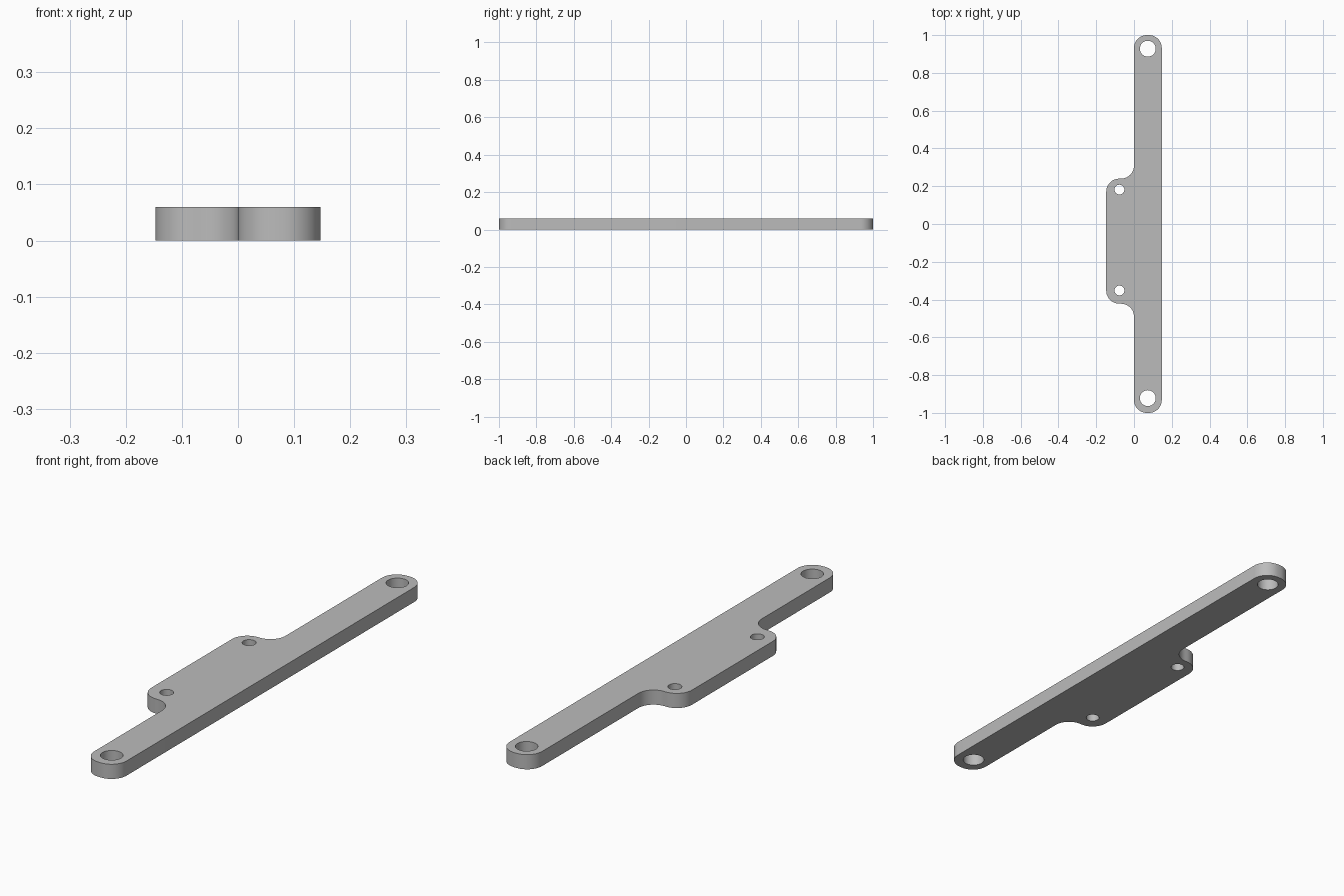
import bpy
import bmesh
from math import cos, sin, pi
from mathutils import Vector

cube = bpy.data.objects.get("Cube")
if cube:
    bpy.data.objects.remove(cube, do_unlink=True)

THICK = 0.06
HALF_W = 0.147

# Single grey finish
grey = bpy.data.materials.new("plain grey")
grey.use_nodes = True
colour = (0.5, 0.5, 0.5, 1)
grey.diffuse_color = colour
grey.node_tree.nodes["Principled BSDF"].inputs["Base Color"].default_value = colour


def rounded(corners, steps=12):
    """Round every (x, y, radius) right-angle corner of an outline."""
    points = []
    for i, (x, y, r) in enumerate(corners):
        here = Vector((x, y))
        back = (Vector(corners[i - 1][:2]) - here).normalized()
        ahead = (Vector(corners[(i + 1) % len(corners)][:2]) - here).normalized()
        centre = here + (back + ahead) * r
        for s in range(steps + 1):
            a = s / steps * pi / 2
            points.append(centre - ahead * r * cos(a) - back * r * sin(a))
    return points


def prism(name, points, bottom, top):
    """Extrude a flat outline upward into a solid."""
    bm = bmesh.new()
    face = bm.faces.new([bm.verts.new((p[0], p[1], bottom)) for p in points])
    grown = bmesh.ops.extrude_face_region(bm, geom=[face])
    verts = [g for g in grown["geom"] if isinstance(g, bmesh.types.BMVert)]
    bmesh.ops.translate(bm, verts=verts, vec=(0, 0, top - bottom))
    bmesh.ops.recalc_face_normals(bm, faces=bm.faces)
    mesh = bpy.data.meshes.new(name)
    bm.to_mesh(mesh)
    bm.free()
    mesh.materials.append(grey)
    obj = bpy.data.objects.new(name, mesh)
    bpy.context.collection.objects.link(obj)
    return obj


# Long bar with a side tab, blended by inner fillets
END_R, TAB_R = 0.068, 0.069
plate = prism("mounting_plate", rounded([
    (0, -1, END_R), (HALF_W, -1, END_R), (HALF_W, 1, END_R), (0, 1, END_R),
    (0, 0.24, TAB_R), (-HALF_W, 0.24, TAB_R),
    (-HALF_W, -0.422, TAB_R), (0, -0.422, TAB_R),
]), 0, THICK)

bpy.context.view_layer.objects.active = plate
plate.select_set(True)

# Large end holes and small tab holes
holes = [(0.073, 0.928, 0.042), (0.073, -0.922, 0.042),
         (-0.077, 0.182, 0.026), (-0.077, -0.352, 0.026)]
for x, y, r in holes:
    ring = [(x + r * cos(2 * pi * i / 48), y + r * sin(2 * pi * i / 48))
            for i in range(48)]
    cutter = prism("hole_cutter", ring, -THICK, 2 * THICK)
    cutter.hide_render = True
    cut = plate.modifiers.new("hole", "BOOLEAN")
    cut.operation = "DIFFERENCE"
    cut.solver = "EXACT"
    cut.object = cutter
    bpy.ops.object.modifier_apply(modifier=cut.name)
    bpy.data.objects.remove(cutter, do_unlink=True)

bpy.ops.object.shade_smooth_by_angle(angle=pi / 6)
